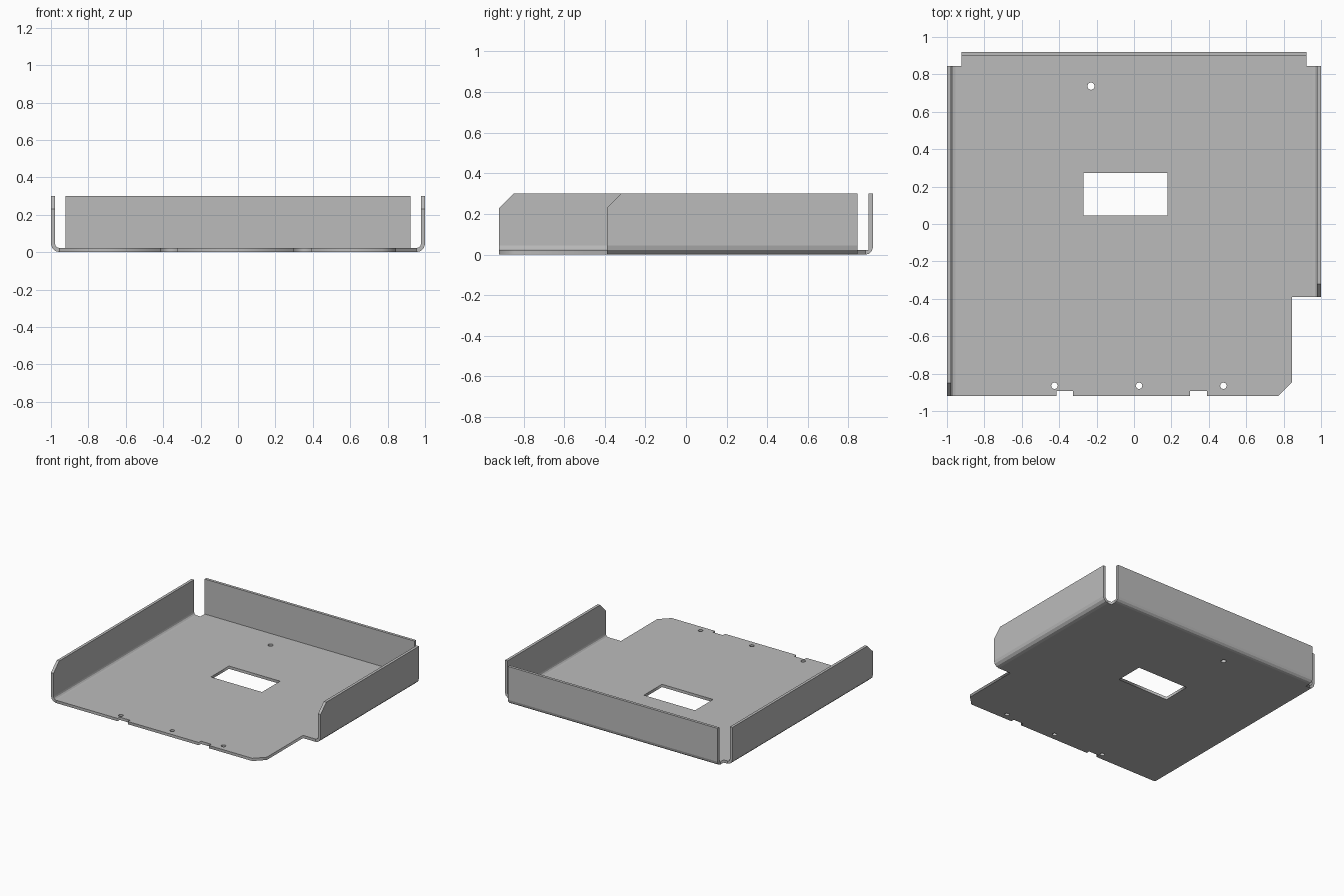
import bpy, bmesh
from math import sin, cos, pi
from mathutils import Vector

T = 0.022   # sheet thickness
H = 0.30    # wall height

if "Cube" in bpy.data.objects:
    bpy.data.objects.remove(bpy.data.objects["Cube"])

GREY = (0.5, 0.5, 0.5, 1)
steel = bpy.data.materials.new("grey steel")
steel.use_nodes = True
steel.diffuse_color = GREY
steel.node_tree.nodes["Principled BSDF"].inputs["Base Color"].default_value = GREY


def circle(x, y, r, n=8):
    return [(x + r * cos(2 * pi * i / n), y + r * sin(2 * pi * i / n)) for i in range(n)]


def rect(x0, x1, y0, y1):
    return [(x0, y0), (x1, y0), (x1, y1), (x0, y1)]


def flat_sheet(name, loops):
    """Flat plate from an outline followed by its holes."""
    curve = bpy.data.curves.new(name, "CURVE")
    curve.dimensions = "2D"
    curve.fill_mode = "BOTH"
    curve.extrude = T / 2
    for pts in loops:
        spline = curve.splines.new("POLY")
        spline.points.add(len(pts) - 1)
        for p, (x, y) in zip(spline.points, pts):
            p.co = (x, y, T / 2, 1)
        spline.use_cyclic_u = True
    curve.materials.append(steel)
    ob = bpy.data.objects.new(name, curve)
    bpy.context.collection.objects.link(ob)
    bpy.ops.object.select_all(action="DESELECT")
    ob.select_set(True)
    bpy.context.view_layer.objects.active = ob
    bpy.ops.object.convert(target="MESH")


def flange(name, start, end, out, radius, inner, chamfer=0.0):
    """Bent-up wall swept from start to end; out points away from the tray."""
    start, end, out = Vector(start), Vector(end), Vector(out)
    along = (end - start).normalized()

    def arc(r, steps=3):
        return [(-radius + r * sin(a), radius - r * cos(a))
                for a in (pi / 2 * i / steps for i in range(steps + 1))]

    section = arc(radius) + [(0, H), (-T, H)]
    if inner:
        section += arc(radius - T)[::-1]
    else:
        section += [(-T, T), (-radius, T)]
    bm = bmesh.new()
    face = bm.faces.new([bm.verts.new(start + out * u + Vector((0, 0, z))) for u, z in section])
    swept = bmesh.ops.extrude_face_region(bm, geom=[face], use_keep_orig=True)["geom"]
    bmesh.ops.translate(bm, vec=end - start,
                        verts=[g for g in swept if isinstance(g, bmesh.types.BMVert)])
    # Sloped front corner
    if chamfer:
        bmesh.ops.bisect_plane(bm, geom=bm.verts[:] + bm.edges[:] + bm.faces[:],
                               plane_co=start + Vector((0, 0, H - chamfer)),
                               plane_no=Vector((0, 0, 1)) - along, clear_outer=True)
        bmesh.ops.holes_fill(bm, edges=[e for e in bm.edges if e.is_boundary])
    bmesh.ops.recalc_face_normals(bm, faces=bm.faces[:])
    mesh = bpy.data.meshes.new(name)
    bm.to_mesh(mesh)
    bm.free()
    mesh.materials.append(steel)
    bpy.context.collection.objects.link(bpy.data.objects.new(name, mesh))


R_SIDE, R_BACK = 0.045, 0.035
FRONT, BACK, SIDE_END = -0.92, 0.92, 0.845
SIDE = 1 - R_SIDE

# Floor outline: notched front edge, clipped corner, relieved back corners
outline = [(-SIDE, FRONT)]
for x0, x1 in ((-0.415, -0.325), (0.30, 0.39)):
    outline += [(x0, FRONT), (x0, -0.893), (x1, -0.893), (x1, FRONT)]
outline += [(0.77, FRONT), (0.845, -0.845), (0.845, -0.39), (SIDE, -0.39),
            (SIDE, SIDE_END), (0.922, SIDE_END), (0.922, BACK - R_BACK),
            (-0.922, BACK - R_BACK), (-0.922, SIDE_END), (-SIDE, SIDE_END)]

# Window and screw holes
holes = [rect(-0.27, 0.18, 0.045, 0.272), circle(-0.23, 0.737, 0.02)]
holes += [circle(x, -0.865, 0.018) for x in (-0.425, 0.027, 0.478)]
flat_sheet("floor_panel", [outline] + holes)

# Walls
flange("right_wall", (-1, FRONT, 0), (-1, SIDE_END, 0), (-1, 0, 0), R_SIDE, True, 0.07)
flange("left_wall", (1, -0.39, 0), (1, SIDE_END, 0), (1, 0, 0), R_SIDE, True, 0.07)
flange("back_wall", (-0.922, BACK, 0), (0.922, BACK, 0), (0, 1, 0), R_BACK, False)
